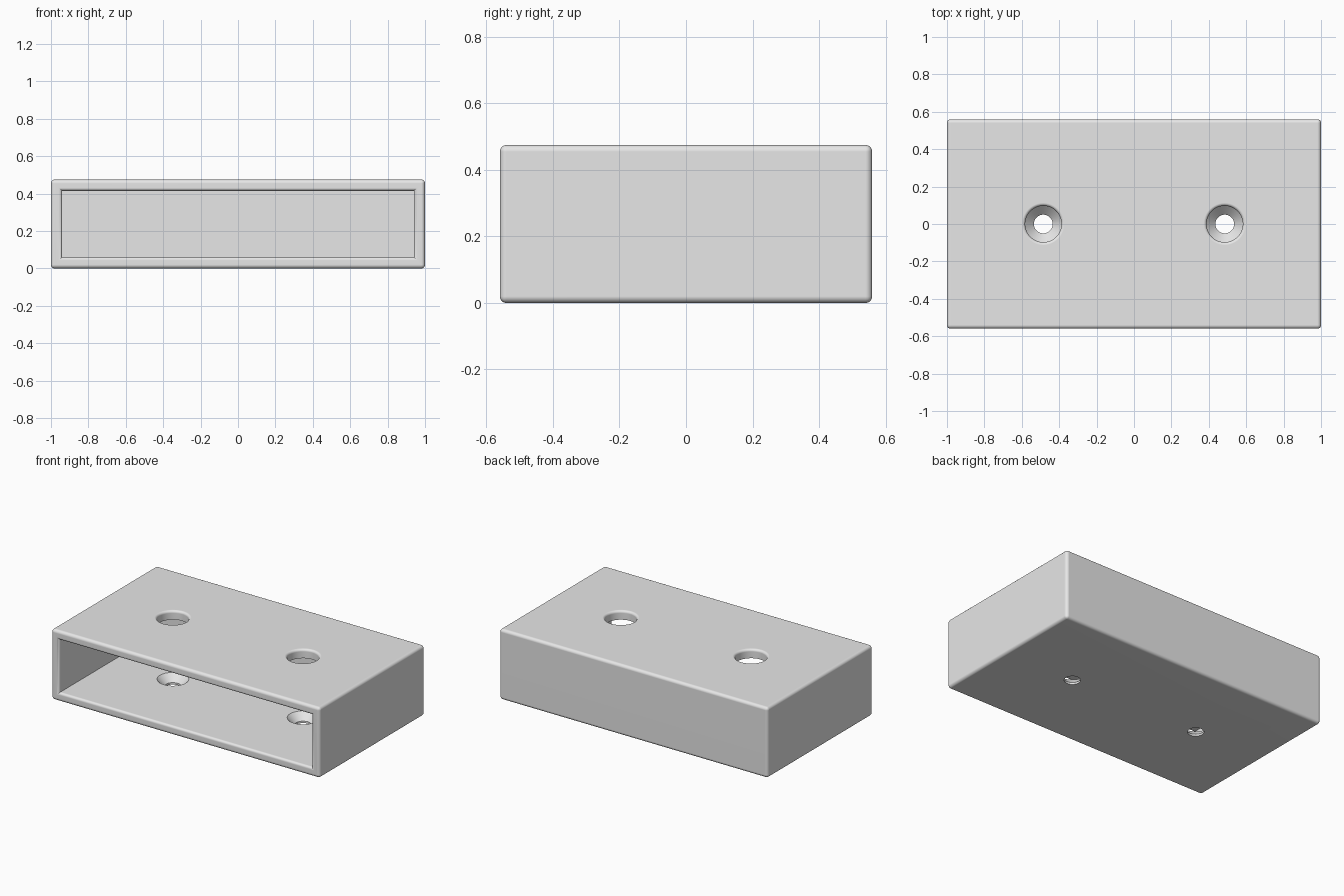
import bpy
import bmesh
from math import sin, cos, pi, radians

if "Cube" in bpy.data.objects:
    bpy.data.objects.remove(bpy.data.objects["Cube"], do_unlink=True)

W, D, H = 2.0, 1.12, 0.475      # outer size
WALL = 0.06
ROUND = 0.02                    # outer edge radius
LIP = 0.016                     # radius on the openings
HOLE_X, HEAD_R, SHANK_R = 0.485, 0.097, 0.05

grey = bpy.data.materials.new("light grey")
grey.use_nodes = True
grey.diffuse_color = (0.8, 0.8, 0.8, 1)
grey.node_tree.nodes["Principled BSDF"].inputs["Base Color"].default_value = (0.8, 0.8, 0.8, 1)


def add_object(name, bm):
    bmesh.ops.recalc_face_normals(bm, faces=bm.faces)
    mesh = bpy.data.meshes.new(name)
    bm.to_mesh(mesh)
    bm.free()
    obj = bpy.data.objects.new(name, mesh)
    bpy.context.collection.objects.link(obj)
    mesh.materials.append(grey)
    return obj


def loft(name, rings):
    """Closed solid through a list of matching point rings."""
    bm = bmesh.new()
    loops = [[bm.verts.new(p) for p in ring] for ring in rings]
    n = len(loops[0])
    for a, b in zip(loops, loops[1:]):
        for i in range(n):
            j = (i + 1) % n
            bm.faces.new((a[i], a[j], b[j], b[i]))
    bm.faces.new(loops[0])
    bm.faces.new(loops[-1])
    return add_object(name, bm)


def lip_profile(steps=5):
    """(widening, depth) pairs of a rounded lip, from inside to the surface."""
    angles = [pi / 2 * i / steps for i in range(steps + 1)]
    return [(LIP * (1 - cos(a)), LIP * (1 - sin(a))) for a in angles]


def rectangle(y, grow):
    x, low, high = W / 2 - WALL + grow, WALL - grow, H - WALL + grow
    return [(-x, y, low), (x, y, low), (x, y, high), (-x, y, high)]


def circle(cx, r, z, n=48):
    return [(cx + r * cos(2 * pi * i / n), r * sin(2 * pi * i / n), z) for i in range(n)]


# Rounded outer block
bm = bmesh.new()
bmesh.ops.create_cube(bm, size=1)
for v in bm.verts:
    v.co.x *= W
    v.co.y *= D
    v.co.z = (v.co.z + 0.5) * H
bmesh.ops.bevel(bm, geom=bm.edges[:], offset=ROUND, segments=5, profile=0.5, affect='EDGES')
case = add_object("hollow_case", bm)

# Pocket open to the front, with a rounded mouth
rings = [rectangle(D / 2 - WALL, 0)]
rings += [rectangle(-D / 2 + depth, grow) for grow, depth in lip_profile()]
rings.append(rectangle(-D / 2 - 0.1, LIP))
cutters = [loft("pocket_cutter", rings)]

# Access holes above, countersunk screw holes below
for side, x in (("right", -HOLE_X), ("left", HOLE_X)):
    cone = HEAD_R - SHANK_R
    rings = [circle(x, SHANK_R, -0.1), circle(x, SHANK_R, WALL - cone),
             circle(x, HEAD_R, WALL)]
    rings += [circle(x, HEAD_R + grow, H - depth) for grow, depth in lip_profile()]
    rings.append(circle(x, HEAD_R + LIP, H + 0.1))
    cutters.append(loft(side + "_hole_cutter", rings))

# Cut, then discard the cutters
bpy.ops.object.select_all(action='DESELECT')
bpy.context.view_layer.objects.active = case
case.select_set(True)
for cutter in cutters:
    cutter.hide_render = True
    cut = case.modifiers.new("cut", 'BOOLEAN')
    cut.operation = 'DIFFERENCE'
    cut.solver = 'EXACT'
    cut.object = cutter
    bpy.ops.object.modifier_apply(modifier=cut.name)
for cutter in cutters:
    bpy.data.objects.remove(cutter, do_unlink=True)

# Smooth rounds with flat broad faces
bpy.ops.object.shade_smooth_by_angle(angle=radians(32))
weighted = case.modifiers.new("weighted_normals", 'WEIGHTED_NORMAL')
weighted.keep_sharp = True
